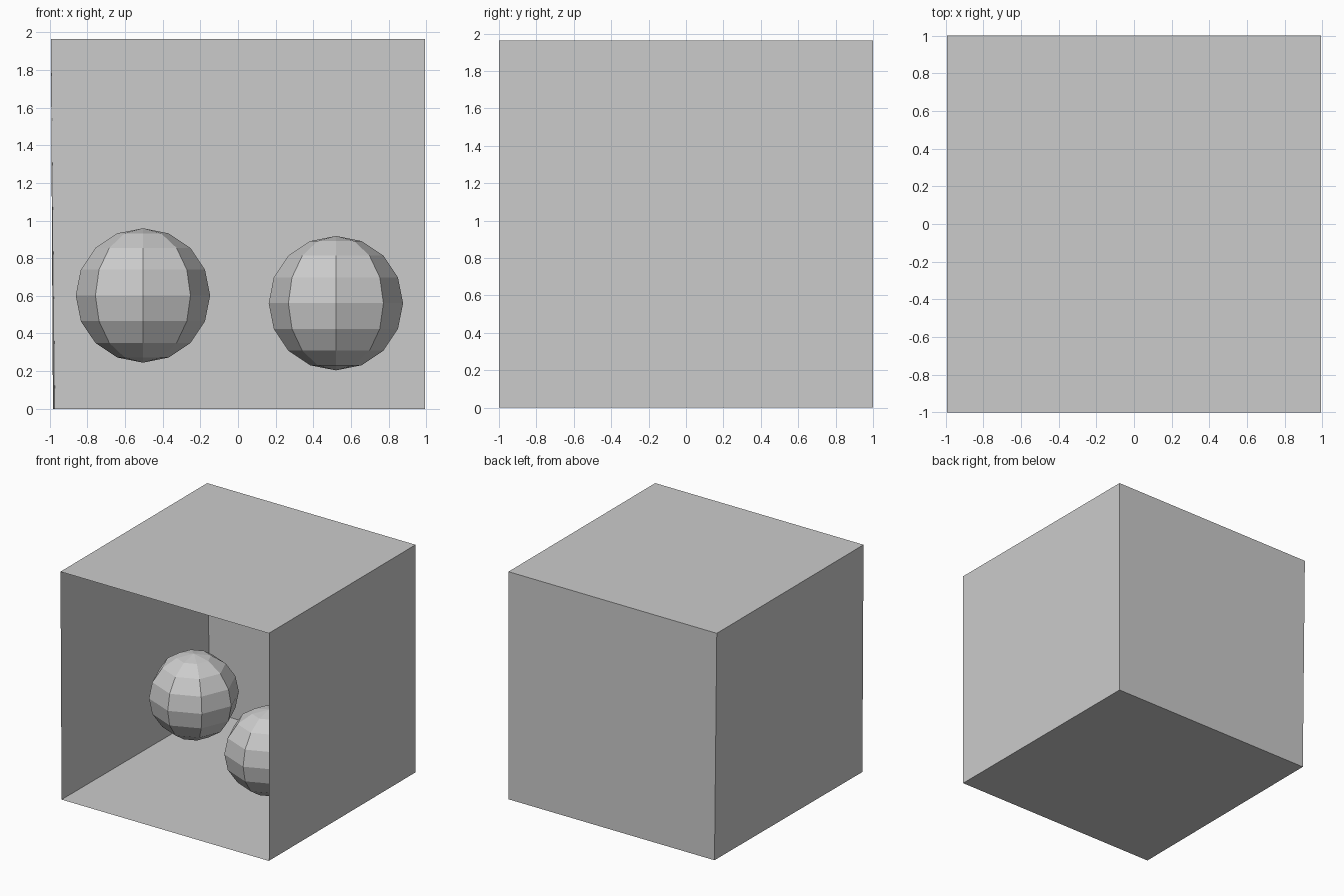
import bpy
import bmesh

if "Cube" in bpy.data.objects:
    bpy.data.objects.remove(bpy.data.objects["Cube"])

grey = bpy.data.materials.new("light_grey")
grey.use_nodes = True
grey.diffuse_color = (0.6, 0.6, 0.6, 1)
grey.node_tree.nodes["Principled BSDF"].inputs["Base Color"].default_value = (0.6, 0.6, 0.6, 1)

RIGHT, FRONT, BACK, TOP = 0.994, -1.0, 1.0, 1.963
LEFT_TOP, LEFT_FRONT, LEFT_BACK = -0.994, -0.983, -0.972

# Corners of the room; the left wall leans in slightly towards the floor
floor_loop = [(LEFT_FRONT, FRONT, 0), (RIGHT, FRONT, 0), (RIGHT, BACK, 0), (LEFT_BACK, BACK, 0)]
top_loop = [(LEFT_TOP, FRONT, TOP), (RIGHT, FRONT, TOP), (RIGHT, BACK, TOP), (LEFT_TOP, BACK, TOP)]


def add_panel(name, corners):
    bm = bmesh.new()
    bm.faces.new([bm.verts.new(c) for c in corners])
    mesh = bpy.data.meshes.new(name)
    bm.to_mesh(mesh)
    bm.free()
    mesh.materials.append(grey)
    bpy.context.collection.objects.link(bpy.data.objects.new(name, mesh))


# Thin panels facing inwards, with the front left open
add_panel("floor", floor_loop)
add_panel("ceiling", top_loop[::-1])
for name, i in (("right_wall", 1), ("back_wall", 2), ("left_wall", 3)):
    j = (i + 1) % 4
    add_panel(name, [floor_loop[j], floor_loop[i], top_loop[i], top_loop[j]])

# Two faceted balls floating inside
for name, centre in (("rear_ball", (-0.505, 0.12, 0.602)), ("front_ball", (0.52, -0.316, 0.561))):
    bpy.ops.mesh.primitive_uv_sphere_add(segments=8, ring_count=8, radius=0.357, location=centre)
    ball = bpy.context.object
    ball.name = name
    ball.data.materials.append(grey)
